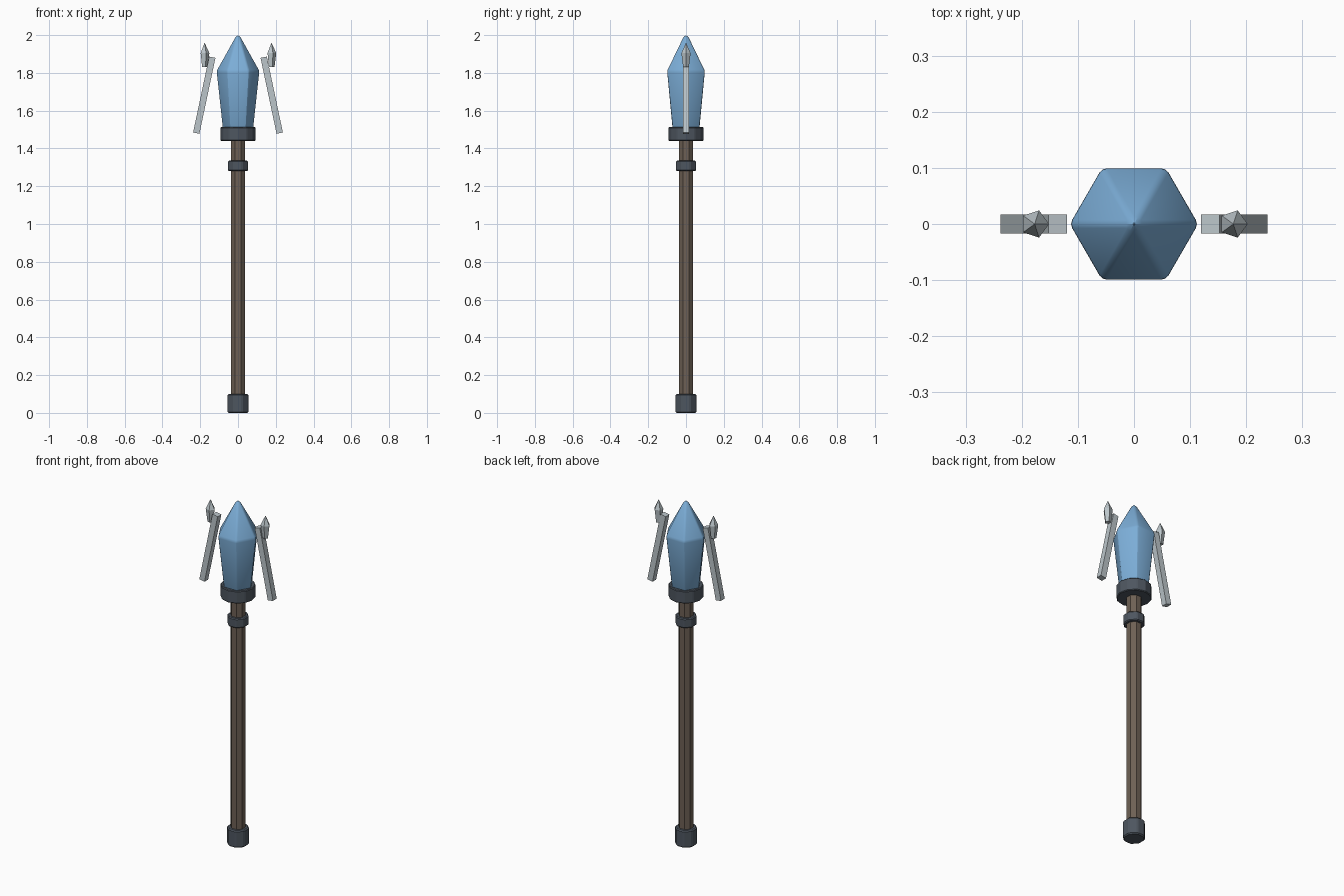
import bpy, bmesh, math
from mathutils import Vector

if "Cube" in bpy.data.objects:
    bpy.data.objects.remove(bpy.data.objects["Cube"])


def material(name, rgb):
    m = bpy.data.materials.new(name)
    m.diffuse_color = (*rgb, 1)
    m.use_nodes = True
    m.node_tree.nodes["Principled BSDF"].inputs["Base Color"].default_value = m.diffuse_color
    return m


BLUE = material("crystal blue", (0.20, 0.42, 0.68))
WOOD = material("brown wood", (0.155, 0.118, 0.09))
IRON = material("dark iron", (0.075, 0.092, 0.115))
SILVER = material("silver", (0.50, 0.56, 0.59))


def finish(name, bm, mat, bevel=0.0, segments=1, smooth=False):
    bmesh.ops.recalc_face_normals(bm, faces=bm.faces[:])
    if bevel:
        sharp = [e for e in bm.edges if e.calc_face_angle(0) > 0.2]
        bmesh.ops.bevel(bm, geom=sharp, offset=bevel, segments=segments,
                        profile=0.5, affect='EDGES', clamp_overlap=True)
    me = bpy.data.meshes.new(name)
    bm.to_mesh(me)
    bm.free()
    me.materials.append(mat)
    ob = bpy.data.objects.new(name, me)
    bpy.context.collection.objects.link(ob)
    for p in me.polygons:
        p.use_smooth = smooth
    return ob


def loft(rings, sides, turn=0.0, cx=0.0):
    """Closed faceted solid through (z, radius) rings; radius 0 makes a point."""
    bm = bmesh.new()
    loops = []
    for z, r in rings:
        n = sides if r else 1
        loops.append([bm.verts.new((cx + r * math.cos(turn + math.tau * i / sides),
                                    r * math.sin(turn + math.tau * i / sides), z))
                      for i in range(n)])
    for a, b in zip(loops, loops[1:]):
        for i in range(sides):
            j = (i + 1) % sides
            if len(b) == 1:
                bm.faces.new((a[i], a[j], b[0]))
            else:
                bm.faces.new((a[i], a[j], b[j], b[i]))
    for end in (loops[0], loops[-1]):
        if len(end) > 1:
            bm.faces.new(end)
    return bm


# Wooden shaft and iron fittings
EIGHTH = math.pi / 8
finish("shaft", loft([(0.03, 0.040), (1.46, 0.040)], 8, EIGHTH), WOOD)
finish("pommel", loft([(0.0, 0.060), (0.10, 0.060)], 8, EIGHTH), IRON, 0.006)
finish("grip_ring", loft([(1.28, 0.058), (1.335, 0.058)], 8, EIGHTH), IRON, 0.005)
finish("crystal_collar", loft([(1.44, 0.093), (1.513, 0.093)], 12), IRON, 0.004)

# Six-sided crystal with softened edges
crystal = finish("crystal", loft([(1.49, 0.078), (1.80, 0.112), (2.0, 0.0)], 6),
                 BLUE, 0.008, 2, smooth=True)
vs = crystal.data.vertices
top, wide = max(v.co.z for v in vs), max(v.co.x for v in vs)
for v in vs:
    v.co.x *= 0.112 / wide
    v.co.y *= 0.112 / wide
    v.co.z = 1.49 + (v.co.z - 1.49) * 0.51 / (top - 1.49)
bpy.context.view_layer.objects.active = crystal
crystal.select_set(True)
bpy.ops.object.shade_smooth_by_angle(angle=math.radians(25))

# Leaning bars and floating points on both sides
for side, label in ((-1, "left"), (1, "right")):
    low, high = Vector((side * 0.221, 0, 1.481)), Vector((side * 0.136, 0, 1.883))
    axis = high - low
    bm = bmesh.new()
    bmesh.ops.create_cube(bm, size=1)
    bmesh.ops.scale(bm, verts=bm.verts[:], vec=(0.034, 0.034, axis.length))
    bar = finish(label + "_bar", bm, SILVER)
    bar.location = (low + high) / 2
    bar.rotation_euler.y = math.atan2(axis.x, axis.z)
    finish(label + "_point",
           loft([(1.83, 0.016), (1.905, 0.0255), (1.96, 0.0)], 5, cx=side * 0.177),
           SILVER)
